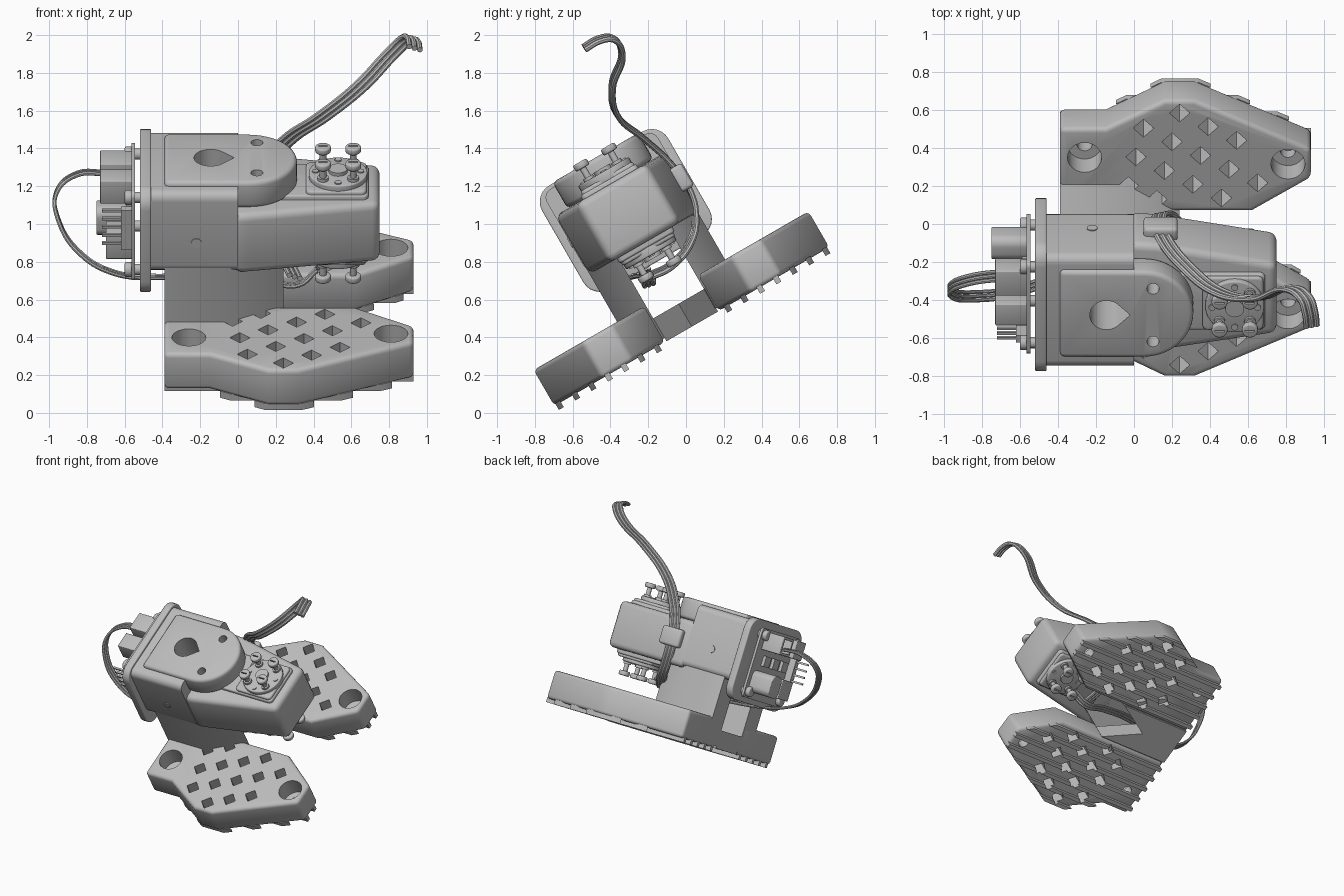
import bpy, bmesh, math
from mathutils import Matrix, Vector

cube = bpy.data.objects.get("Cube")
if cube:
    bpy.data.objects.remove(cube)

grey = bpy.data.materials.new("plain grey")
grey.use_nodes = True
colour = (0.5, 0.5, 0.5, 1)
grey.diffuse_color = colour
grey.node_tree.nodes["Principled BSDF"].inputs["Base Color"].default_value = colour

# The whole assembly leans back about the x axis; parts are built in its upright frame.
TILT = Matrix.Rotation(math.radians(30), 4, 'X')
MID = 0.26          # mirror plane of the assembly in its own y
parts, cutters = [], []


def place(a, b, h, axis):
    return {'z': (a, b, h), 'x': (h, a, b), 'y': (a, h, b)}[axis]


def prisms(name, polys, lo, hi, axis='z', bevel=0, cutter=False):
    """One object made of outlines extruded from lo to hi along an axis."""
    bm = bmesh.new()
    for poly in polys:
        face = bm.faces.new([bm.verts.new(place(a, b, lo, axis)) for a, b in poly])
        geom = bmesh.ops.extrude_face_region(bm, geom=[face])['geom']
        bmesh.ops.translate(bm, vec=place(0, 0, hi - lo, axis),
                            verts=[g for g in geom if isinstance(g, bmesh.types.BMVert)])
    bmesh.ops.recalc_face_normals(bm, faces=bm.faces)
    mesh = bpy.data.meshes.new(name)
    bm.to_mesh(mesh)
    bm.free()
    mesh.materials.append(grey)
    ob = bpy.data.objects.new(name, mesh)
    bpy.context.collection.objects.link(ob)
    ob.matrix_world = TILT
    if bevel:
        mod = ob.modifiers.new("bevel", 'BEVEL')
        mod.width, mod.segments = bevel, 3
        mod.limit_method, mod.angle_limit = 'ANGLE', math.radians(40)
    if cutter:
        ob.hide_render = True
        cutters.append(ob)
    else:
        parts.append(ob)
    return ob


def cut(ob, cutter):
    mod = ob.modifiers.new("cut", 'BOOLEAN')
    mod.operation, mod.solver, mod.object = 'DIFFERENCE', 'EXACT', cutter


def arc(a, b, r, start=0, end=360, n=24):
    steps = n if end - start == 360 else n + 1
    return [(a + r * math.cos(math.radians(start + (end - start) * i / n)),
             b + r * math.sin(math.radians(start + (end - start) * i / n))) for i in range(steps)]


def rect(a0, b0, a1, b1, r=0):
    if not r:
        return [(a0, b0), (a1, b0), (a1, b1), (a0, b1)]
    return (arc(a1 - r, b1 - r, r, 0, 90, 6) + arc(a0 + r, b1 - r, r, 90, 180, 6)
            + arc(a0 + r, b0 + r, r, 180, 270, 6) + arc(a1 - r, b0 + r, r, 270, 360, 6))


def span(poly, y):
    """Extent in x of an outline at a given y."""
    xs = [p[0] + (q[0] - p[0]) * (y - p[1]) / (q[1] - p[1])
          for p, q in zip(poly, poly[1:] + poly[:1]) if (p[1] - y) * (q[1] - y) < 0]
    return (min(xs), max(xs)) if xs else (0, 0)


def cable(name, points, thick, strands, gap, side):
    """Ribbon of parallel wires following world-space points."""
    curve = bpy.data.curves.new(name, 'CURVE')
    curve.dimensions, curve.bevel_depth, curve.bevel_resolution = '3D', thick, 2
    curve.use_fill_caps, curve.resolution_u = True, 8
    for i in range(strands):
        shift = Vector(side) * gap * (i - (strands - 1) / 2)
        spline = curve.splines.new('BEZIER')
        spline.bezier_points.add(len(points) - 1)
        for bp, p in zip(spline.bezier_points, points):
            bp.co = Vector(p) + shift
            bp.handle_left_type = bp.handle_right_type = 'AUTO'
    curve.materials.append(grey)
    ob = bpy.data.objects.new(name, curve)
    bpy.context.collection.objects.link(ob)
    parts.append(ob)


# Foot pads with diamond lattice, mounting bores and tread ridges
pad = [(-.39, .42), (.62, .42), (.93, .62), (.93, .80), (.32, 1.095),
       (.16, 1.095), (-.15, .925), (-.39, .925)]
bores = [(-.26, .75), (.81, .71)]
diamonds = []
for i in range(-3, 8):
    for j in range(-1, 6):
        x, y = .24 + .15 * i - .19 * j, 1.02 - .083 * i - .092 * j
        ring = arc(x, y, .07, n=4)
        fits = all(span(pad, b)[0] < a < span(pad, b)[1] for a, b in ring)
        if fits and all(math.dist((x, y), c) > .16 for c in bores):
            diamonds.append(arc(x, y, .054, n=4))
leg = [(-.39, .41), (.24, .41), (-.04, .585), (-.39, .585)]
for side in ("back", "front"):
    def flip(poly, s=side):
        return [(a, b if s == "back" else 2 * MID - .01 - b) for a, b in poly]
    base = prisms(side + "_foot_pad", [flip(pad)], .38, .60, bevel=.025)
    cut(base, prisms(side + "_lattice_cutter", [flip(d) for d in diamonds], .3, .7, cutter=True))
    cut(base, prisms(side + "_bore_cutter", [flip(arc(*c, .09)) for c in bores], .46, .7, cutter=True))
    cut(base, prisms(side + "_bolt_cutter", [flip(arc(*c, .04)) for c in bores], .3, .5, cutter=True))
    ridges = []
    for k in range(7):
        y = .47 + k * .1
        (a0, a1), (b0, b1) = span(pad, y - .015), span(pad, y + .015)
        ridges.append(flip([(a0, y - .015), (a1, y - .015), (b1, y + .015), (b0, y + .015)]))
    tread = prisms(side + "_tread", ridges, .35, .39)
    cut(tread, prisms(side + "_tread_cutter", [flip(d) for d in diamonds], .3, .7, cutter=True))
    prisms(side + "_leg", [flip(leg)], .40, .93)

# Notched bridge joining the pads
prisms("pad_bridge", [[(-.39, .10), (.24, .10), (-.06, .255), (.24, .415), (-.39, .415)]], .38, .52)

# Housing block, tapered arm and nose cover
housing = prisms("housing", [rect(-.08, .90, .60, 1.385, .05)], -.47, 0, 'x')
prisms("servo_arm", [[(-.02, -.08), (.06, -.07), (.75, .05), (.75, .475), (.12, .59), (-.02, .60)]],
       .89, 1.25, bevel=.04)
cover = prisms("nose_cover", [[(-.39, 0)] + arc(.05, MID, .262, -90, 90) + [(-.39, .524)]],
               1.25, 1.41, bevel=.025)
drop = prisms("teardrop_cutter", [arc(-.145, MID, .088, 45, 315) + [(-.02, MID)]], 1.0, 1.6, cutter=True)
pins = prisms("cover_hole_cutter", [arc(.10, MID + s * .16, .032) for s in (-1, 1)], 1.3, 1.6, cutter=True)
cut(housing, drop)
cut(cover, drop)
cut(cover, pins)
for name, y0, y1 in (("front", -.085, -.05), ("back", .57, .605)):
    prisms(name + "_side_screw", [arc(-.22, 1.085, .028)], y0, y1, 'y')

# Servo with a horn and raised screws above and below
prisms("servo_case", [rect(.14, .09, .69, .43, .03)], .86, 1.275, bevel=.012)
prisms("servo_lid", [rect(.36, .10, .68, .42, .03)], .84, 1.295, bevel=.012)
for name, s in (("upper", 1), ("lower", -1)):
    def level(h, s=s):
        return 1.07 + s * h
    prisms(name + "_horn", [arc(.53, MID, .155, n=32)], level(.2), level(.255), bevel=.008)
    prisms(name + "_horn_hub", [arc(.53, MID, .05)], level(.25), level(.275))
    spots = [(.53 + a * .08, MID + b * .085) for a in (-1, 1) for b in (-1, 1)]
    prisms(name + "_screw_collars", [arc(*p, .03, n=16) for p in spots], level(.25), level(.272))
    prisms(name + "_screw_shanks", [arc(*p, .018, n=12) for p in spots], level(.25), level(.34))
    heads = prisms(name + "_screw_heads", [arc(*p, .042, n=20) for p in spots], level(.325), level(.362),
                   bevel=.01)
    slots = [rect(x - .025, y - .004, x + .025, y + .004) for x, y in spots]
    cut(heads, prisms(name + "_slot_cutter", slots, level(.345), level(.4), cutter=True))
    prisms(name + "_horn_rivets", [arc(.53 + .12 * math.cos(t), MID + .12 * math.sin(t), .018, n=12)
           for t in (0, math.pi / 2, math.pi, math.pi * 1.5)], level(.25), level(.262))

# End plate, circuit board and standoffs
prisms("end_plate", [rect(-.125, .77, .645, 1.405, .10)], -.52, -.46, 'x', bevel=.008)
prisms("circuit_board", [rect(-.02, .81, .54, 1.35, .03)], -.565, -.545, 'x')
corners = [(MID + a * .23, 1.08 + b * .22) for a in (-1, 1) for b in (-1, 1)]
prisms("standoffs", [arc(*c, .03, n=16) for c in corners], -.55, -.51, 'x')
prisms("board_screws", [arc(*c, .04, n=20) for c in corners], -.60, -.56, 'x', bevel=.01)

# Board components
socket = prisms("cable_socket", [rect(.33, 1.19, .48, 1.33)], -.73, -.56, 'x', bevel=.006)
cut(socket, prisms("socket_cutter", [rect(.35, 1.21, .46, 1.31)], -.8, -.66, 'x', cutter=True))
prisms("second_socket", [rect(.15, 1.19, .28, 1.33)], -.73, -.56, 'x', bevel=.006)
prisms("power_jack", [rect(.36, .86, .50, 1.03, .05)], -.75, -.56, 'x', bevel=.006)
prisms("lower_socket", [rect(.12, .87, .27, 1.02)], -.70, -.56, 'x', bevel=.006)
prisms("chips", [rect(.08 + .13 * i, 1.07, .16 + .13 * i, 1.15) for i in range(3)], -.59, -.56, 'x')
prisms("pin_strip", [rect(-.005, 1.0, .04, 1.24)], -.62, -.56, 'x')
prisms("header_pins", [rect(.01, 1.02 + .05 * i, .025, 1.035 + .05 * i) for i in range(5)], -.72, -.56, 'x')

# Cable clip on the rear side of the housing
prisms("cable_clip", [rect(.05, 1.02, .23, 1.16)], .56, .64, 'y', bevel=.02)

# Cables
cable("lead_cable", [(.30, -.20, .72), (.27, -.08, .78), (.20, .03, .92), (.15, .05, 1.05), (.13, .02, 1.18),
                     (.16, -.08, 1.32), (.27, -.22, 1.45), (.45, -.36, 1.57), (.65, -.39, 1.73),
                     (.82, -.34, 1.91), (.90, -.39, 1.982), (.925, -.46, 1.975), (.935, -.54, 1.93)],
      .015, 3, .028, (1, .2, -.3))
cable("loop_cable", [(-.70, -.27, 1.27), (-.85, -.29, 1.265), (-.96, -.33, 1.17), (-.95, -.37, 1.02),
                     (-.83, -.38, .84), (-.65, -.36, .74), (-.45, -.30, .72), (-.15, -.22, .73),
                     (.15, -.19, .70), (.32, -.20, .68), (.42, -.22, .76)],
      .011, 3, .022, (0, 1, .3))

# Bake modifiers, drop the cutters, smooth curved surfaces
bpy.ops.object.select_all(action='DESELECT')
for ob in parts:
    ob.select_set(True)
bpy.context.view_layer.objects.active = parts[0]
bpy.ops.object.convert(target='MESH')
bpy.ops.object.shade_smooth_by_angle(angle=math.radians(35))
for ob in cutters:
    bpy.data.objects.remove(ob)
